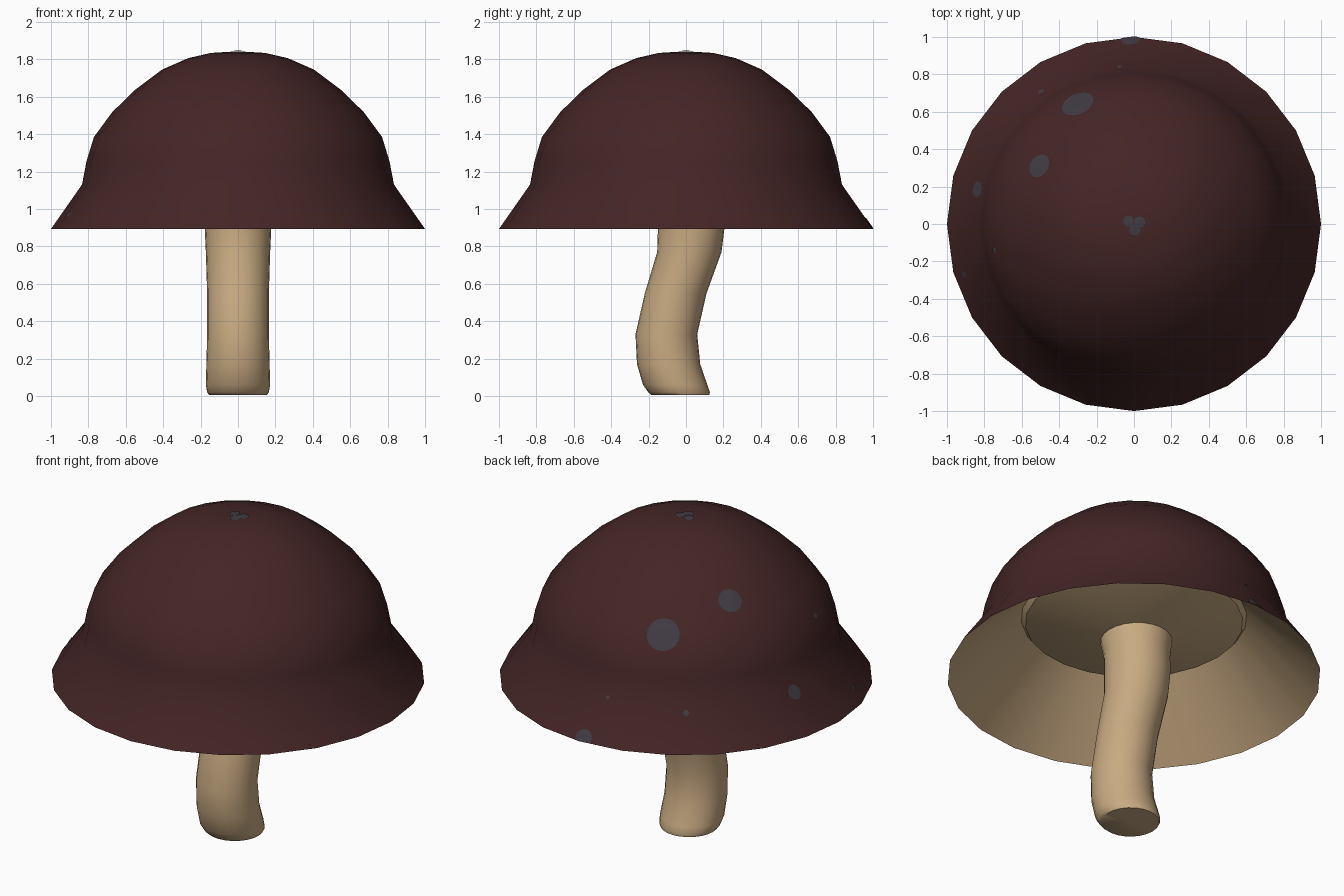
import bpy, bmesh, math
from mathutils import Vector
from mathutils.bvhtree import BVHTree

if "Cube" in bpy.data.objects:
    bpy.data.objects.remove(bpy.data.objects["Cube"])


def material(name, rgb):
    m = bpy.data.materials.new(name)
    m.diffuse_color = (*rgb, 1)
    m.use_nodes = True
    m.node_tree.nodes["Principled BSDF"].inputs["Base Color"].default_value = m.diffuse_color
    return m


MAROON = material("dark_maroon", (0.058, 0.0185, 0.0194))
TAN = material("tan", (0.578, 0.402, 0.223))
GREY = material("slate_grey", (0.052, 0.043, 0.055))


def finish(bm, name, mat, angle):
    me = bpy.data.meshes.new(name)
    bm.to_mesh(me)
    bm.free()
    me.materials.append(mat)
    ob = bpy.data.objects.new(name, me)
    bpy.context.collection.objects.link(ob)
    bpy.ops.object.select_all(action='DESELECT')
    ob.select_set(True)
    bpy.context.view_layer.objects.active = ob
    bpy.ops.object.shade_smooth_by_angle(angle=math.radians(angle))
    return ob


def lathe(name, rings, mat, angle=40, n=24):
    """Skin circles given as (radius, z, y offset)."""
    bm = bmesh.new()
    loops = [[bm.verts.new((r * math.cos(2 * math.pi * k / n),
                            y + r * math.sin(2 * math.pi * k / n), z))
              for k in range(n)] for r, z, y in rings]
    for a, b in zip(loops, loops[1:]):
        for k in range(n):
            j = (k + 1) % n
            bm.faces.new((a[k], a[j], b[j], b[k]))
    bmesh.ops.remove_doubles(bm, verts=bm.verts, dist=1e-5)
    return finish(bm, name, mat, angle)


# Cap: flared brim and rounded dome
cap = lathe("cap", [(r, z, 0) for r, z in (
    (1.0, 0.893), (0.834, 1.13), (0.81, 1.255), (0.77, 1.385), (0.673, 1.517),
    (0.55, 1.637), (0.406, 1.745), (0.267, 1.806), (0.145, 1.834), (0, 1.843))],
    MAROON, 60)

# Pale underside of the brim, with the gill plate inside it
lathe("cap_underside", [(r, z, 0) for r, z in (
    (0, 1.10), (0.19, 1.10), (0.583, 1.224), (0.605, 1.255), (1.0, 0.893))],
    TAN, 30)

# Bent stem with a rounded foot and a flared top
lathe("stem", [
    (0, 0.005, -0.03), (0.155, 0.005, -0.03), (0.165, 0.02, -0.037),
    (0.172, 0.06, -0.058), (0.169, 0.17, -0.093), (0.165, 0.33, -0.105),
    (0.165, 0.55, -0.055), (0.172, 0.77, 0.018), (0.178, 0.90, 0.028),
    (0.178, 1.0, 0.025), (0.192, 1.09, 0.02), (0.192, 1.12, 0.02)], TAN, 50)

# Spots: thin round patches laid on the cap surface (x, y, radius)
SPOTS = [(-0.30, 0.64, 0.09), (-0.505, 0.31, 0.066), (-0.835, 0.185, 0.042),
         (-0.02, 0.985, 0.05), (-0.905, -0.27, 0.02), (-0.745, -0.14, 0.015),
         (-0.077, 0.838, 0.011), (-0.495, 0.707, 0.016),
         (-0.03, 0.015, 0.028), (0.03, 0.01, 0.03), (0.005, -0.03, 0.03)]
tree = BVHTree.FromPolygons([v.co.copy() for v in cap.data.vertices],
                            [tuple(p.vertices) for p in cap.data.polygons])
bm = bmesh.new()
N = 16


def on_cap(p):
    co, no, _, _ = tree.find_nearest(p)
    return bm.verts.new(co + no * 0.004)


for x, y, rad in SPOTS:
    hit, nor, _, _ = tree.ray_cast(Vector((x, y, 3)), Vector((0, 0, -1)))
    if hit is None:
        continue
    u = nor.orthogonal().normalized()
    w = nor.cross(u)
    mid = on_cap(hit)
    prev = None
    for f in (0.33, 0.66, 1.0):
        ring = [on_cap(hit + rad * f * (u * math.cos(2 * math.pi * k / N)
                                        + w * math.sin(2 * math.pi * k / N)))
                for k in range(N)]
        for k in range(N):
            j = (k + 1) % N
            if prev:
                bm.faces.new((prev[k], ring[k], ring[j], prev[j]))
            else:
                bm.faces.new((mid, ring[k], ring[j]))
        prev = ring
finish(bm, "cap_spots", GREY, 60)
